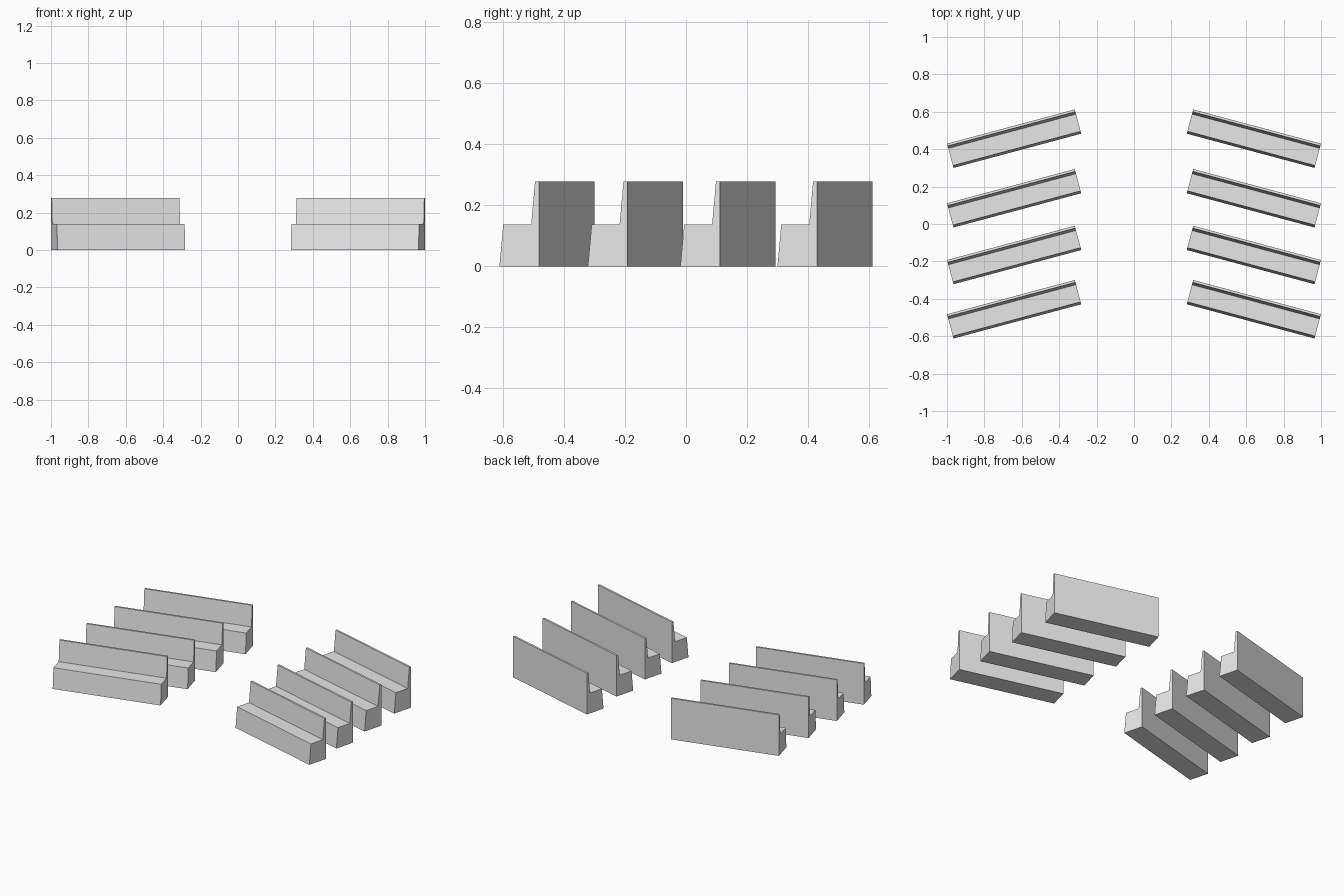
import bpy, bmesh, math
from mathutils import Matrix

cube = bpy.data.objects.get("Cube")
if cube:
    bpy.data.objects.remove(cube)

# One plain grey for every bench
grey = bpy.data.materials.new("light grey")
grey.use_nodes = True
colour = (0.8, 0.8, 0.8, 1)
grey.diffuse_color = colour
grey.node_tree.nodes["Principled BSDF"].inputs["Base Color"].default_value = colour

LENGTH = 0.707
ANGLE = math.radians(15)
INNER_X = 0.282
ROWS = [-0.612, -0.322, -0.0185, 0.3]  # front edge of each row

# Side profile (depth, height): sloping front, seat, raked backrest, upright rear
PROFILE = [(0, 0), (0.013, 0.138), (0.108, 0.138),
           (0.121, 0.279), (0.134, 0.279), (0.134, 0)]


def bench(name, front_y, side):
    """Extrude the profile along the bench, then angle it on its side of the aisle."""
    bm = bmesh.new()
    end = bm.faces.new([bm.verts.new((0, y, z)) for y, z in PROFILE])
    grown = bmesh.ops.extrude_face_region(bm, geom=[end])["geom"]
    moved = [v for v in grown if isinstance(v, bmesh.types.BMVert)]
    bmesh.ops.translate(bm, verts=moved, vec=(LENGTH, 0, 0))
    inner_y = front_y + LENGTH * math.sin(ANGLE)
    place = (Matrix.Diagonal((side, 1, 1, 1))
             @ Matrix.Translation((INNER_X, inner_y, 0))
             @ Matrix.Rotation(-ANGLE, 4, "Z"))
    bmesh.ops.transform(bm, matrix=place, verts=bm.verts)
    bmesh.ops.recalc_face_normals(bm, faces=bm.faces)
    mesh = bpy.data.meshes.new(name)
    bm.to_mesh(mesh)
    bm.free()
    mesh.materials.append(grey)
    bpy.context.collection.objects.link(bpy.data.objects.new(name, mesh))


# Four rows of benches on each side of the aisle
for row, y in enumerate(ROWS, 1):
    bench(f"left_bench_{row}", y, 1)
    bench(f"right_bench_{row}", y, -1)
